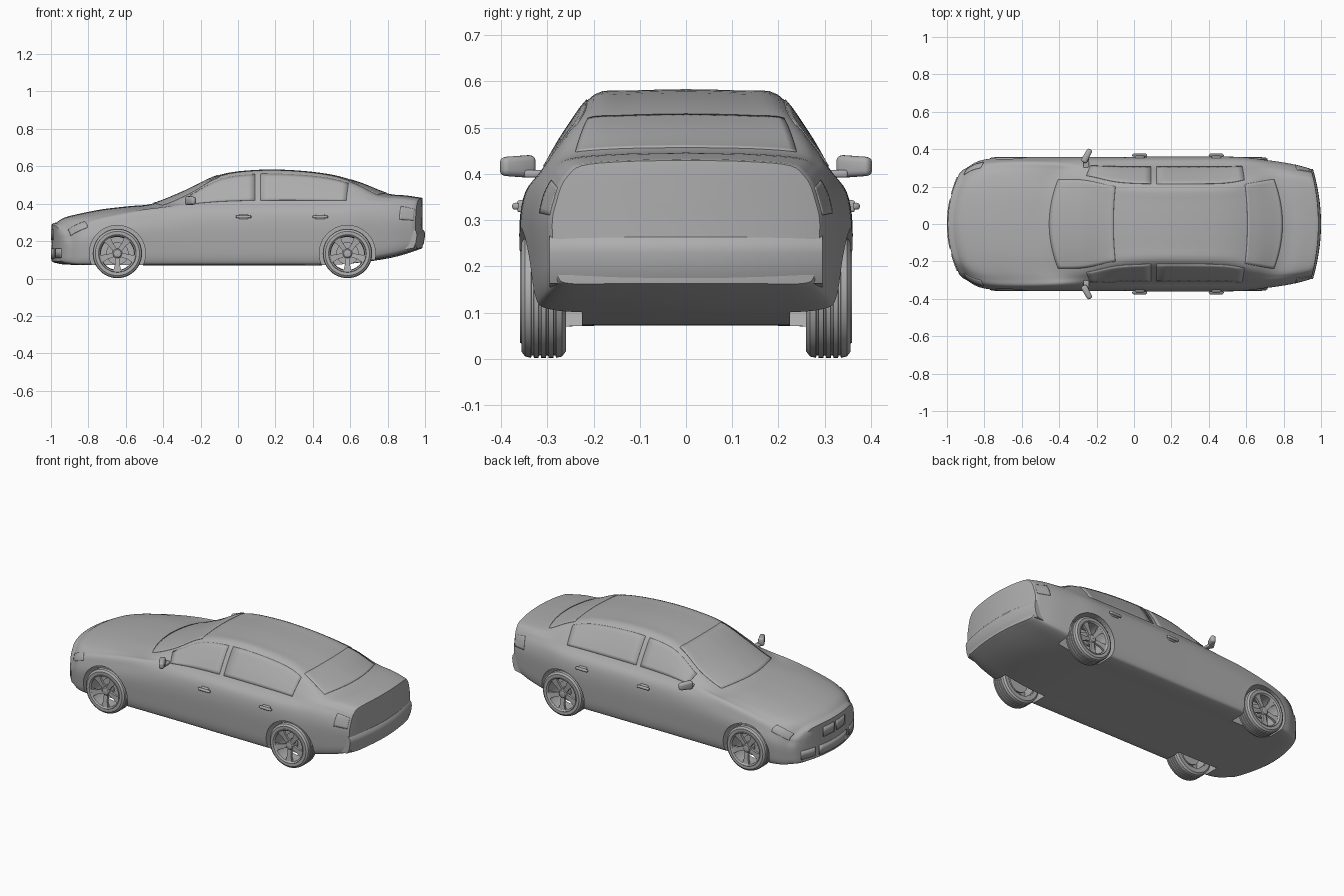
import bpy
import bmesh
import math
from mathutils import Matrix, Vector

if "Cube" in bpy.data.objects:
    bpy.data.objects.remove(bpy.data.objects["Cube"])

paint = bpy.data.materials.new("plain grey")
paint.use_nodes = True
paint.diffuse_color = (0.42, 0.42, 0.42, 1)
paint.node_tree.nodes["Principled BSDF"].inputs["Base Color"].default_value = paint.diffuse_color

# Body stations: x, half width, floor z, shoulder z, shoulder width, top z, top width, bow
STATIONS = [
    (-.97, .300, .082, .24, .280, .300, .20, .85),
    (-.93, .335, .075, .275, .310, .325, .23, .85),
    (-.85, .352, .073, .31, .325, .346, .25, .85),
    (-.72, .358, .072, .34, .330, .371, .25, .85),
    (-.58, .358, .072, .365, .328, .387, .25, .85),
    (-.46, .358, .072, .38, .322, .400, .25, .85),
    (-.30, .358, .072, .395, .315, .462, .245, .7),
    (-.10, .358, .072, .403, .312, .554, .21, .25),
    (.10, .360, .072, .407, .312, .581, .20, 0),
    (.30, .360, .072, .408, .312, .579, .20, 0),
    (.50, .360, .073, .408, .312, .556, .205, -.1),
    (.65, .356, .085, .408, .312, .513, .23, -.4),
    (.80, .342, .107, .405, .305, .455, .25, -.8),
    (.90, .322, .132, .395, .290, .444, .245, -.6),
    (.98, .295, .160, .375, .275, .432, .23, -.45),
]
LAST = len(STATIONS) - 1
ROOF = 11


def spline(keys, t):
    """Smooth curve through keys, evaluated at index t."""
    n = len(keys) - 1
    i = max(0, min(int(t), n - 1))
    f = t - i
    a, b, c, d = (Vector(keys[max(0, min(j, n))]) for j in range(i - 1, i + 3))
    return b + (c - a) * (f / 2) + (a * 2 - b * 5 + c * 4 - d) * (f * f / 2) \
        + ((b - c) * 3 + d - a) * (f ** 3 / 2)


def body_point(u, v, scale=1, push=0):
    """Point on the body skin: u runs along the car, v from floor centre to roof centre."""
    x, w, floor, zs, ws, top, wr, bow = spline(STATIONS, u)
    h = zs - floor
    half = [(0, floor), (.5 * w, floor), (.87 * w, floor), (.96 * w, floor + .08 * h),
            (.99 * w, floor + .35 * h), (w, floor + .65 * h), (.965 * w, floor + .86 * h),
            (ws, zs), ((ws + wr) / 2 + .008, (zs + top - .012) / 2),
            (wr, top - .012), (.6 * wr, top - .003), (0, top)]
    y, z = spline(half, abs(v))
    mid = (floor + top) / 2
    y *= scale * (1 if v >= 0 else -1)
    return Vector((x + push + bow * y * y, y, mid + (z - mid) * scale))


def finish(name, bm, angle=35):
    bmesh.ops.recalc_face_normals(bm, faces=bm.faces)
    mesh = bpy.data.meshes.new(name)
    bm.to_mesh(mesh)
    bm.free()
    mesh.materials.append(paint)
    ob = bpy.data.objects.new(name, mesh)
    bpy.context.collection.objects.link(ob)
    activate(ob)
    bpy.ops.object.shade_smooth_by_angle(angle=math.radians(angle))
    return ob


def activate(ob):
    bpy.ops.object.select_all(action='DESELECT')
    ob.select_set(True)
    bpy.context.view_layer.objects.active = ob


def skin(bm, rows, wrap=False, caps=False):
    """Join rows of points with quads."""
    rows = [[bm.verts.new(p) for p in row] for row in rows]
    n = len(rows[0])
    for a, b in zip(rows, rows[1:]):
        for j in range(n if wrap else n - 1):
            k = (j + 1) % n
            bm.faces.new((a[j], a[k], b[k], b[j]))
    if caps:
        bm.faces.new(rows[0])
        bm.faces.new(rows[-1])


def plate(name, point, nu, nv, thick=.005):
    """Thin plate that follows a surface point(a, b), with a and b from 0 to 1."""
    bm = bmesh.new()
    skin(bm, [[point(i / nu, j / nv) for j in range(nv + 1)] for i in range(nu + 1)])
    ob = finish(name, bm)
    mod = ob.modifiers.new("thickness", 'SOLIDIFY')
    mod.thickness, mod.offset = thick, 0
    return ob


def panel(name, u0, u1, v0, v1, nu=10, nv=8):
    return plate(name, lambda a, b: body_point(u0 + (u1 - u0) * a, v0 + (v1 - v0) * b), nu, nv)


def lathe(bm, profile, steps=48):
    """Closed (radius, y) profile turned about the y axis."""
    rows = []
    for i in range(steps + 1):
        a = math.tau * i / steps
        rows.append([(r * math.cos(a), y, r * math.sin(a)) for r, y in profile])
    skin(bm, rows, wrap=True)
    bmesh.ops.remove_doubles(bm, verts=bm.verts, dist=1e-5)


# Body shell, with rounded ends closed by shrinking rings
DIV = 4
ring = [i / DIV for i in range(ROOF * DIV + 1)]
ring += [-v for v in reversed(ring[1:-1])]
inner = (.9, .7, .5, .3, .1)
rows = [[body_point(0, v, k, -.026) for v in ring] for k in reversed(inner)]
rows.append([body_point(0, v, .97, -.015) for v in ring])
rows += [[body_point(i / DIV, v) for v in ring] for i in range(LAST * DIV + 1)]
rows.append([body_point(LAST, v, .98, .006) for v in ring])
rows += [[body_point(LAST, v, k, .007) for v in ring] for k in inner]
bm = bmesh.new()
skin(bm, rows, wrap=True, caps=True)
body = finish("body_shell", bm)

# Wheel arches
AXLES = {"front": -.645, "rear": .585}
WHEEL_Z = .134
bm = bmesh.new()
for x in AXLES.values():
    for side in (1, -1):
        place = Matrix.Translation((x, side * .345, WHEEL_Z)) @ Matrix.Rotation(math.pi / 2, 4, 'X')
        bmesh.ops.create_cone(bm, cap_ends=True, segments=48, radius1=.15, radius2=.15,
                              depth=.24, matrix=place)
cutter = finish("arch_cutter", bm)
cutter.hide_render = True
cut = body.modifiers.new("arches", 'BOOLEAN')
cut.operation, cut.solver, cut.object = 'DIFFERENCE', 'EXACT', cutter
activate(body)
bpy.ops.object.modifier_apply(modifier=cut.name)
bpy.ops.object.shade_smooth_by_angle(angle=math.radians(35))
bpy.data.objects.remove(cutter)

# Rear bumper, bowed across the tail
bumper = [(-.06, .27), (-.014, .265), (-.002, .25), (0, .23), (-.006, .19), (-.018, .163), (-.06, .155)]
bm = bmesh.new()
skin(bm, [[(1 + dx - .5 * y * y, y, z) for dx, z in bumper]
          for y in (.295 * i / 10 for i in range(-10, 11))], wrap=True, caps=True)
finish("rear_bumper", bm)

# Front and rear glass
for name, u0, u1 in (("windscreen", 5.05, 6.95), ("rear_window", 10.7, 11.95)):
    plate(name, lambda a, b: body_point(u0 + (u1 - u0) * a,
                                        (ROOF - 1.85 * abs(2 * b - 1)) * (1 if b >= .5 else -1)), 14, 20)

# Nose plates
for name, y0, y1, z0, z1 in (("left_grille", .012, .1, .205, .262), ("right_grille", -.012, -.1, .205, .262),
                             ("lower_intake", -.13, .13, .105, .16),
                             ("left_vent", .16, .25, .11, .16), ("right_vent", -.16, -.25, .11, .16)):
    def nose(a, b):
        y = y0 + (y1 - y0) * a
        return (-.997 + .85 * y * y, y, z0 + (z1 - z0) * b)
    plate(name, nose, 10, 1, .007)


def block(name, centre, size, bevel, turn=0, taper=1):
    """Rounded block whose outer (+y or -y) end is scaled by taper."""
    bm = bmesh.new()
    bmesh.ops.create_cube(bm, size=1)
    out = math.copysign(1, centre[1])
    for v in bm.verts:
        k = taper if v.co.y * out > 0 else 1
        v.co = Vector((v.co.x * size[0] * k, v.co.y * size[1], v.co.z * size[2] * k))
    bmesh.ops.bevel(bm, geom=bm.edges[:], offset=bevel, segments=3, profile=.5, affect='EDGES')
    bmesh.ops.transform(bm, verts=bm.verts,
                        matrix=Matrix.Translation(centre) @ Matrix.Rotation(turn, 4, 'Z'))
    return finish(name, bm, 50)


# Wheel profiles: grooved tyre and open rim
tyre = [(.094, .262), (.118, .26), (.129, .268)]
for i in range(4):
    g = .284 + .016 * i
    tyre += [(.132, g - .003), (.127, g - .002), (.127, g + .002), (.132, g + .003)]
tyre += [(.129, .348), (.118, .356), (.1, .355), (.094, .35)]
rim = [(.088, .265), (.097, .265), (.097, .353), (.101, .356), (.099, .359), (.091, .352)]
hub = [(.001, .3), (.028, .3), (.028, .34), (.02, .347), (.001, .349)]
disc = [(.001, .285), (.06, .285), (.06, .293), (.001, .293)]
SPOKES = 5

for label, side in (("left", 1), ("right", -1)):
    # Side windows, lamps
    panel(label + "_front_window", 6.0, 7.95, side * 7.15, side * 8.8)
    panel(label + "_rear_window", 8.1, 10.7, side * 7.15, side * 8.8)
    panel(label + "_headlight", .15, 1.5, side * 6.3, side * 7.7)
    panel(label + "_tail_light", 13.2, 13.95, side * 5.2, side * 6.8)

    # Door mirrors and handles
    block(label + "_mirror", (-.252, side * .365, .416), (.036, .08, .05), .012, -side * .5, .8)
    block(label + "_mirror_stem", (-.255, side * .325, .4), (.03, .05, .016), .005)
    for part, x in (("front", .03), ("rear", .44)):
        block(f"{label}_{part}_handle", (x, side * .369, .33), (.085, .014, .016), .005, 0, .85)
        block(f"{label}_{part}_handle_base", (x, side * .354, .33), (.05, .022, .026), .005)

    # Wheels
    for end, x in AXLES.items():
        where = Matrix.Translation((x, 0, WHEEL_Z)) @ Matrix.Diagonal((1, side, 1, 1))
        for part, profile in (("tyre", tyre), ("rim", rim), ("hub", hub), ("brake_disc", disc)):
            bm = bmesh.new()
            lathe(bm, profile)
            bmesh.ops.transform(bm, matrix=where, verts=bm.verts)
            finish(f"{label}_{end}_{part}", bm)
        bm = bmesh.new()
        for i in range(SPOKES):
            spin = Matrix.Rotation(math.tau * (i / SPOKES + .25), 4, 'Y')
            corners = [[(r, y + dy, s * w) for s, dy in ((-1, 0), (1, 0), (1, .014), (-1, .014))]
                       for r, y, w in ((.015, .328, .012), (.06, .334, .013), (.094, .338, .022))]
            skin(bm, [[spin @ Vector(p) for p in row] for row in corners], wrap=True, caps=True)
        bmesh.ops.transform(bm, matrix=where, verts=bm.verts)
        finish(f"{label}_{end}_spokes", bm)
